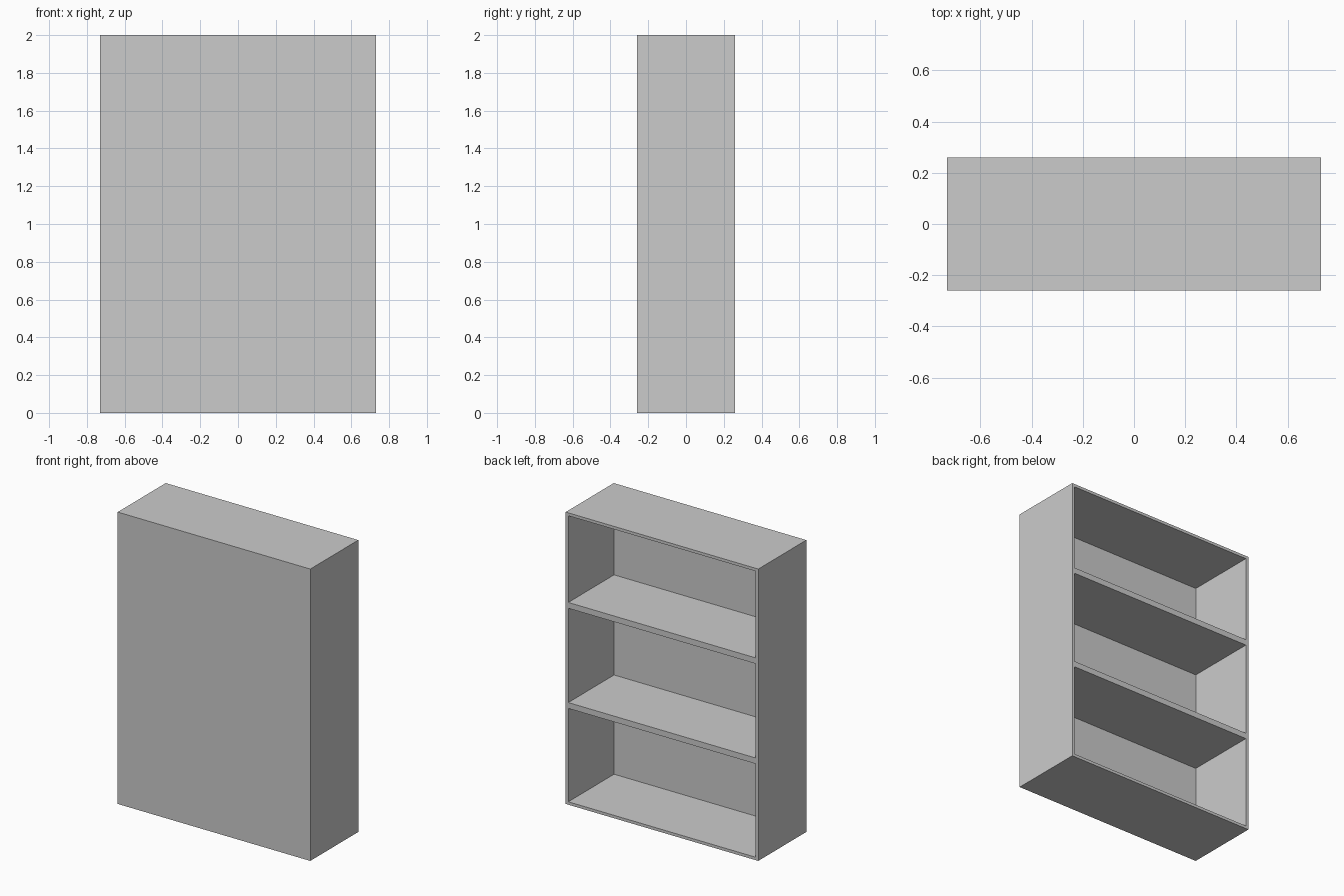
import bpy

if "Cube" in bpy.data.objects:
    bpy.data.objects.remove(bpy.data.objects["Cube"])

W, D, H = 1.46, 0.52, 2.0      # outer size
T, PANEL = 0.02, 0.025         # side/top/bottom wall and closed front panel thickness


def box(name, x, y, z):
    """Box spanning the given (min, max) ranges."""
    mid = [(a + b) / 2 for a, b in (x, y, z)]
    bpy.ops.mesh.primitive_cube_add(size=1, location=mid)
    ob = bpy.context.object
    ob.name = name
    ob.scale = [b - a for a, b in (x, y, z)]
    bpy.ops.object.transform_apply(location=True, rotation=False, scale=True)
    return ob


# Solid cabinet body
cabinet = box("bookcase_body", (-W / 2, W / 2), (-D / 2, D / 2), (0, H))

# Three compartments opening to +y; the material left between them forms the shelves
for z in ((T, 0.66), (0.70, 1.346), (1.386, H - T)):
    cutter = box("compartment_cutter", (-W / 2 + T, W / 2 - T), (-D / 2 + PANEL, D / 2 + 0.1), z)
    cutter.hide_render = True
    mod = cabinet.modifiers.new("compartment", 'BOOLEAN')
    mod.operation = 'DIFFERENCE'
    mod.solver = 'EXACT'
    mod.object = cutter
    bpy.context.view_layer.objects.active = cabinet
    bpy.ops.object.modifier_apply(modifier=mod.name)
    bpy.data.objects.remove(cutter, do_unlink=True)
